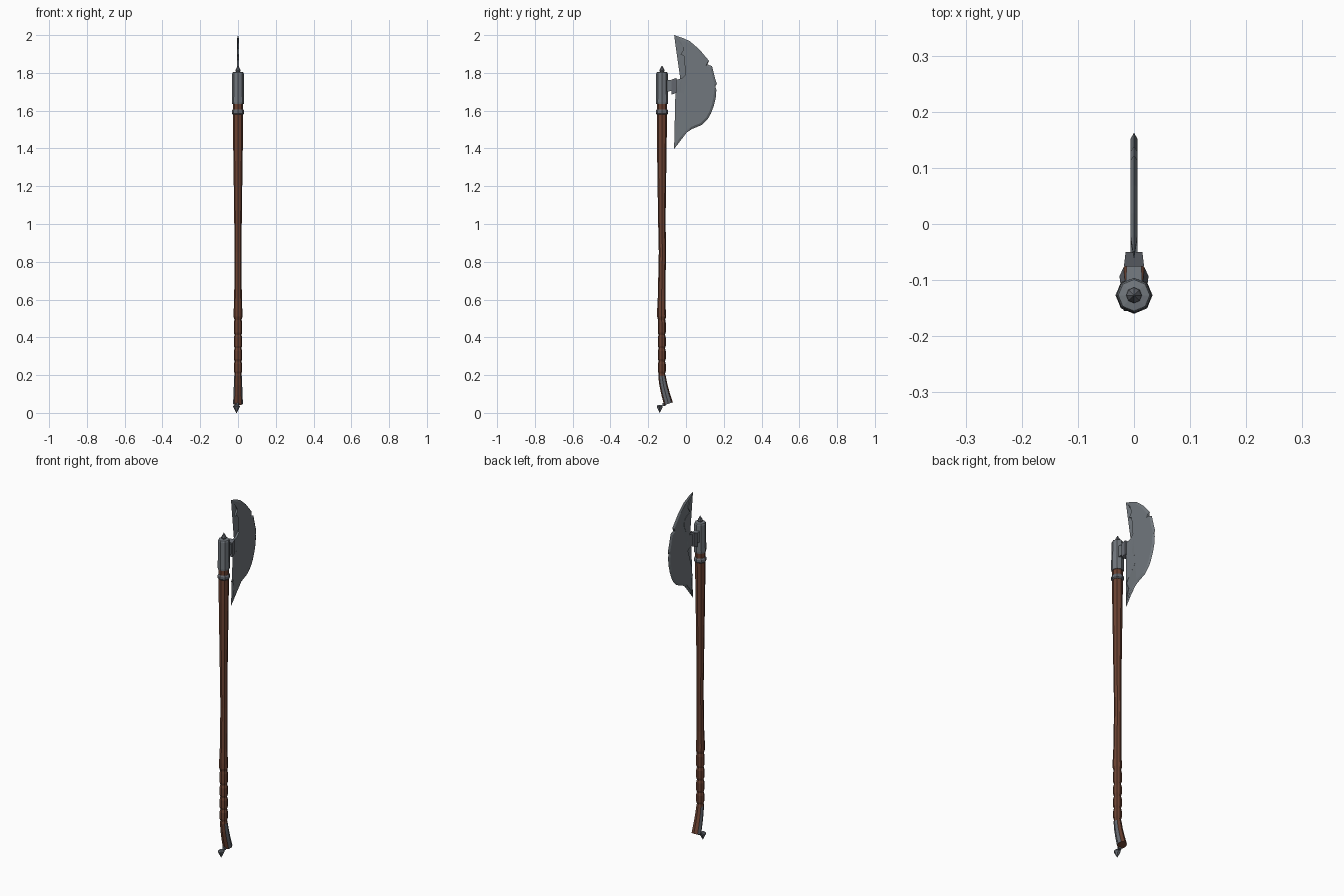
import bpy, bmesh, math
from mathutils import Vector

if "Cube" in bpy.data.objects:
    bpy.data.objects.remove(bpy.data.objects["Cube"])


def material(name, rgb):
    m = bpy.data.materials.new(name)
    m.diffuse_color = (*rgb, 1)
    m.use_nodes = True
    m.node_tree.nodes["Principled BSDF"].inputs["Base Color"].default_value = m.diffuse_color
    return m


STEEL = material("blade steel", (0.165, 0.185, 0.205))
IRON = material("fitting iron", (0.13, 0.14, 0.16))
WOOD = material("brown wood", (0.15, 0.055, 0.032))
AXIS_Y = -0.127


def finish(name, bm, *mats):
    bmesh.ops.recalc_face_normals(bm, faces=bm.faces[:])
    mesh = bpy.data.meshes.new(name)
    bm.to_mesh(mesh)
    bm.free()
    for m in mats:
        mesh.materials.append(m)
    obj = bpy.data.objects.new(name, mesh)
    bpy.context.collection.objects.link(obj)
    return obj


def loft(name, sections, mats, sides=8, x=0.0):
    """Rings of (z, y centre, x radius, y radius, tilt), capped at both ends."""
    bm = bmesh.new()
    rings = []
    for z, y, rx, ry, tilt in sections:
        angles = [2 * math.pi * i / sides for i in range(sides)]
        rings.append([bm.verts.new((x + rx * math.cos(a), y + ry * math.sin(a),
                                    z + tilt * math.sin(a))) for a in angles])
    for a, b in zip(rings, rings[1:]):
        for i in range(sides):
            j = (i + 1) % sides
            bm.faces.new((a[i], a[j], b[j], b[i]))
    bm.faces.new(rings[0])
    bm.faces.new(rings[-1])
    return finish(name, bm, *mats)


def lathe(name, profile, mat, sides=8, x=0.0, y=AXIS_Y):
    return loft(name, [(z, y, r, r, 0) for r, z in profile], [mat], sides, x)


# Wooden shaft: curved foot, knobbed grip, slightly wavy pole
shaft = [(0.048, -0.093, 0.026, 0.023, 0.008),
         (0.10, -0.108, 0.024, 0.022, 0.006),
         (0.15, -0.120, 0.022, 0.021, 0.004),
         (0.195, -0.127, 0.020, 0.020, 0)]
for low, high in ((0.205, 0.27), (0.27, 0.34), (0.34, 0.41), (0.41, 0.49)):
    shaft += [(low + 0.003, -0.128, 0.018, 0.017, 0),
              (low + 0.015, -0.128, 0.022, 0.021, 0),
              (high - 0.012, -0.128, 0.022, 0.021, 0)]
shaft += [(z, y, r, r, 0) for z, y, r in (
    (0.493, -0.129, 0.019), (0.51, -0.129, 0.024), (0.54, -0.130, 0.023),
    (0.62, -0.129, 0.020), (0.85, -0.125, 0.019), (1.03, -0.128, 0.020),
    (1.24, -0.128, 0.023), (1.45, -0.128, 0.026), (1.64, -0.127, 0.027))]
handle = loft("shaft", shaft, [WOOD, IRON])
# Metal cheeks on both sides of the foot
for f in handle.data.polygons:
    if f.center.z < 0.2 and abs(f.normal.x) > 0.6:
        f.material_index = 1

# Collar ring, head socket and finial
lathe("collar_ring", [(0.028, 1.580), (0.033, 1.586), (0.033, 1.600), (0.028, 1.607)], IRON)
lathe("head_socket", [(0.031, 1.635), (0.032, 1.645), (0.031, 1.795), (0.028, 1.803),
                      (0.013, 1.806)], STEEL)
lathe("finial_spike", [(0.009, 1.800), (0.014, 1.812), (0.011, 1.820), (0.001, 1.838)], IRON)

# Pommel spike pointing down, with the stub that holds it to the foot
lathe("pommel_spike", [(0.001, 0.0), (0.019, 0.034), (0.013, 0.041)], IRON, 6, -0.008, -0.139)
lathe("pommel_stub", [(0.010, 0.036), (0.010, 0.052)], IRON, 6, -0.004, -0.116)


def tapered_block(name, y0, y1, half0, half1, mat):
    """Block between two y stations, each given as (half x, low z, high z)."""
    bm = bmesh.new()
    ends = []
    for y, (h, lo, hi) in ((y0, half0), (y1, half1)):
        ends.append([bm.verts.new(p) for p in
                     ((-h, y, lo), (h, y, lo), (h, y, hi), (-h, y, hi))])
    a, b = ends
    bm.faces.new(a)
    bm.faces.new(b)
    for i in range(4):
        j = (i + 1) % 4
        bm.faces.new((a[i], a[j], b[j], b[i]))
    return finish(name, bm, mat)


# Bracket between socket and blade
tapered_block("bracket_neck", -0.11, -0.07, (0.015, 1.70, 1.765), (0.013, 1.705, 1.76), STEEL)
tapered_block("bracket_flange", -0.076, -0.050, (0.018, 1.685, 1.765), (0.015, 1.695, 1.773), IRON)

# Blade: outline in (y, z), chipped cutting edge and scalloped back
top, bottom = (-0.063, 2.0), (-0.063, 1.397)
edge = [(-0.02, 1.986), (0.02, 1.968), (0.07, 1.925), (0.122, 1.864), (0.113, 1.846),
        (0.138, 1.835), (0.153, 1.775), (0.163, 1.742), (0.155, 1.728), (0.161, 1.71),
        (0.157, 1.665), (0.147, 1.625), (0.132, 1.585), (0.115, 1.555), (0.085, 1.525),
        (0.03, 1.502), (0.005, 1.485), (-0.037, 1.438)]
back = [(-0.05, 1.46), (-0.037, 1.495), (-0.053, 1.532), (-0.034, 1.562), (-0.045, 1.575),
        (-0.01, 1.587), (0.012, 1.61), (0.018, 1.637), (0.008, 1.668), (-0.02, 1.695),
        (-0.056, 1.702), (-0.056, 1.762), (-0.02, 1.772), (0.008, 1.80), (0.024, 1.835),
        (0.022, 1.868), (0.005, 1.885), (-0.03, 1.897), (-0.010, 1.928), (-0.026, 1.962)]
T = 0.0063
bm = bmesh.new()
tips = [bm.verts.new((0, *p)) for p in (top, bottom)]
rim = [bm.verts.new((0, *p)) for p in edge]
sides = []
for x in (-T, T):
    mid = []
    for y, z in edge:
        d = (Vector((-0.03, 1.70)) - Vector((y, z))).normalized() * 0.012
        mid.append(bm.verts.new((x, y + d.x, z + d.y)))
    rear = [bm.verts.new((x, y, z)) for y, z in back]
    bm.faces.new([tips[0]] + mid + [tips[1]] + rear)
    outer = [tips[0]] + rim + [tips[1]]
    inner = [tips[0]] + mid + [tips[1]]
    for i in range(len(outer) - 1):      # ground cutting bevel
        quad = [outer[i], outer[i + 1], inner[i + 1], inner[i]]
        bm.faces.new(list(dict.fromkeys(quad)))
    sides.append([tips[1]] + rear + [tips[0]])
a, b = sides
for i in range(len(a) - 1):              # back wall
    bm.faces.new(list(dict.fromkeys([a[i], a[i + 1], b[i + 1], b[i]])))
bmesh.ops.triangulate(bm, faces=[f for f in bm.faces if len(f.verts) > 4])
finish("axe_blade", bm, STEEL)
